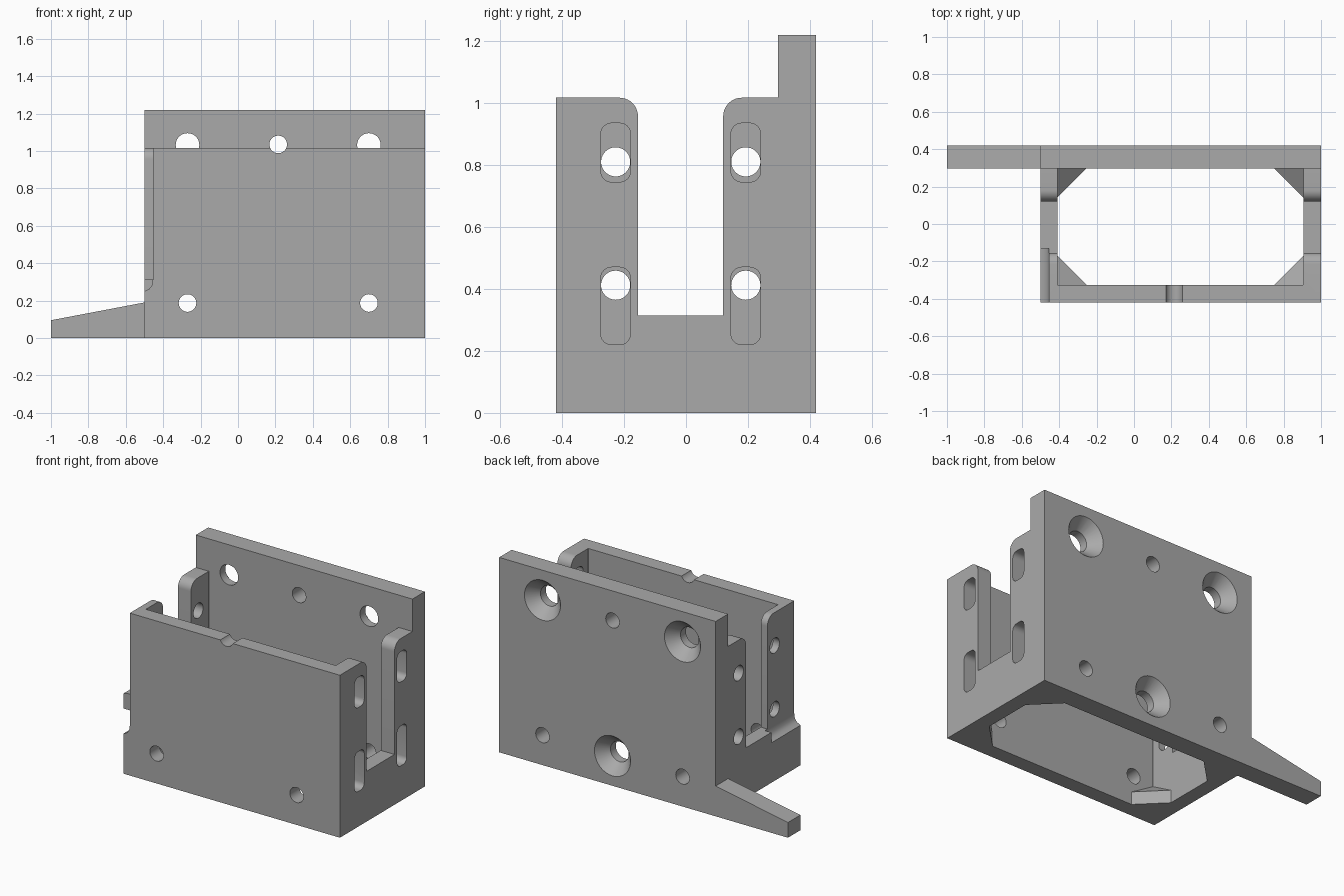
import bpy, bmesh
from math import sin, cos, pi
from mathutils import Vector

if "Cube" in bpy.data.objects:
    bpy.data.objects.remove(bpy.data.objects["Cube"])

grey = bpy.data.materials.new("plain grey")
grey.use_nodes = True
colour = (0.4, 0.4, 0.4, 1)
grey.diffuse_color = colour
grey.node_tree.nodes["Principled BSDF"].inputs["Base Color"].default_value = colour


def loft(name, rings):
    """Skin matching closed rings of points and cap both ends."""
    bm = bmesh.new()
    loops = [[bm.verts.new(p) for p in ring] for ring in rings]
    n = len(loops[0])
    for a, b in zip(loops, loops[1:]):
        for i in range(n):
            j = (i + 1) % n
            bm.faces.new((a[i], a[j], b[j], b[i]))
    bm.faces.new(loops[0])
    bm.faces.new(loops[-1])
    bmesh.ops.recalc_face_normals(bm, faces=bm.faces)
    mesh = bpy.data.meshes.new(name)
    bm.to_mesh(mesh)
    bm.free()
    mesh.materials.append(grey)
    ob = bpy.data.objects.new(name, mesh)
    bpy.context.collection.objects.link(ob)
    return ob


def along_x(name, profile, x0, x1):
    return loft(name, [[(x, y, z) for y, z in profile] for x in (x0, x1)])


def along_y(name, profile, y0, y1):
    return loft(name, [[(x, y, z) for x, z in profile] for y in (y0, y1)])


def arc(u, v, r, start, end, steps):
    angles = [start + (end - start) * i / steps for i in range(steps + 1)]
    return [(u + r * cos(a), v + r * sin(a)) for a in angles]


def circle(u, v, r, n=40):
    return arc(u, v, r, 0, 2 * pi, n)[:-1]


def rounded_rect(u0, u1, v0, v1, r):
    corners = [(u1 - r, v1 - r), (u0 + r, v1 - r), (u0 + r, v0 + r), (u1 - r, v0 + r)]
    pts = []
    for k, (u, v) in enumerate(corners):
        pts += arc(u, v, r, k * pi / 2, (k + 1) * pi / 2, 6)
    return pts


def octagon(x0, x1, y0, y1, leg, z):
    return [(x0 + leg, y0, z), (x1 - leg, y0, z), (x1, y0 + leg, z), (x1, y1 - leg, z),
            (x1 - leg, y1, z), (x0 + leg, y1, z), (x0, y1 - leg, z), (x0, y0 + leg, z)]


# Housing: side profile with the open slot and the taller back plate
LEFT, RIGHT, FRONT, BACK = -0.5, 1.0, -0.42, 0.42
STEP, RIM, TOP, R = 0.297, 1.017, 1.22, 0.06
side = [(FRONT, 0), (BACK, 0), (BACK, TOP), (STEP, TOP), (STEP, RIM)]
side += arc(0.12 + R, RIM - R, R, pi / 2, pi, 10)
side += [(0.12, 0.315), (-0.155, 0.315)]
side += arc(-0.155 - R, RIM - R, R, 0, pi / 2, 10)
side += [(FRONT, RIM)]
housing = along_x("housing", side, LEFT, RIGHT)

cutters = []

# Cavity, leaving corner gussets near the open bottom
levels = [(-0.05, 0.155), (0.08, 0.155), (0.17, 0.002), (1.1, 0.002)]
cutters.append(loft("cavity_cutter",
                    [octagon(-0.41, 0.905, -0.325, STEP, leg, z) for z, leg in levels]))

# Relief on the front left corner, with a curved run-out at its foot
relief = [(-0.6, 0.24), (-0.5, 0.25), (-0.475, 0.262), (-0.46, 0.282), (-0.455, 0.315),
          (-0.455, 1.1), (-0.6, 1.1)]
cutters.append(along_y("relief_cutter", relief, -0.6, -0.13))

# Small holes through front and back, the upper one notching the front rim
for x, z in [(-0.27, 0.187), (0.70, 0.187), (0.215, 1.035)]:
    cutters.append(along_y("through_hole_cutter", circle(x, z, 0.047), -0.6, 0.6))

# Countersunk screw holes in the back plate
for x, z in [(-0.27, 1.032), (0.70, 1.032), (0.215, 0.187)]:
    steps = [(0.2, 0.063), (0.35, 0.063), (0.42, 0.125), (0.44, 0.143)]
    cutters.append(loft("countersink_cutter",
                        [[(u, y, v) for u, v in circle(x, z, r)] for y, r in steps]))

# Round holes in the left end, rounded slots in the right end
for y in (-0.227, 0.193):
    for z in (0.81, 0.412):
        cutters.append(along_x("end_hole_cutter", circle(y, z, 0.047), -0.6, -0.3))
    for low, high in ((0.745, 0.935), (0.22, 0.47)):
        slot = rounded_rect(y - 0.048, y + 0.048, low, high, 0.035)
        cutters.append(along_x("end_slot_cutter", slot, 0.8, 1.1))

for cutter in cutters:
    cutter.hide_render = True
    mod = housing.modifiers.new(cutter.name, 'BOOLEAN')
    mod.operation, mod.solver, mod.object = 'DIFFERENCE', 'EXACT', cutter

# Bake the cuts and remove the cutters
graph = bpy.context.evaluated_depsgraph_get()
baked = bpy.data.meshes.new_from_object(housing.evaluated_get(graph))
housing.modifiers.clear()
housing.data = baked
for cutter in cutters:
    bpy.data.objects.remove(cutter)

# Tapered tail continuing the back plate to the left
tail = along_y("tail_wedge", [(-1, 0), (LEFT, 0), (LEFT, 0.19), (-1, 0.095)], STEP, BACK)

bpy.ops.object.select_all(action='DESELECT')
for ob in (housing, tail):
    ob.select_set(True)
bpy.context.view_layer.objects.active = housing
bpy.ops.object.shade_smooth_by_angle(angle=pi / 6)
